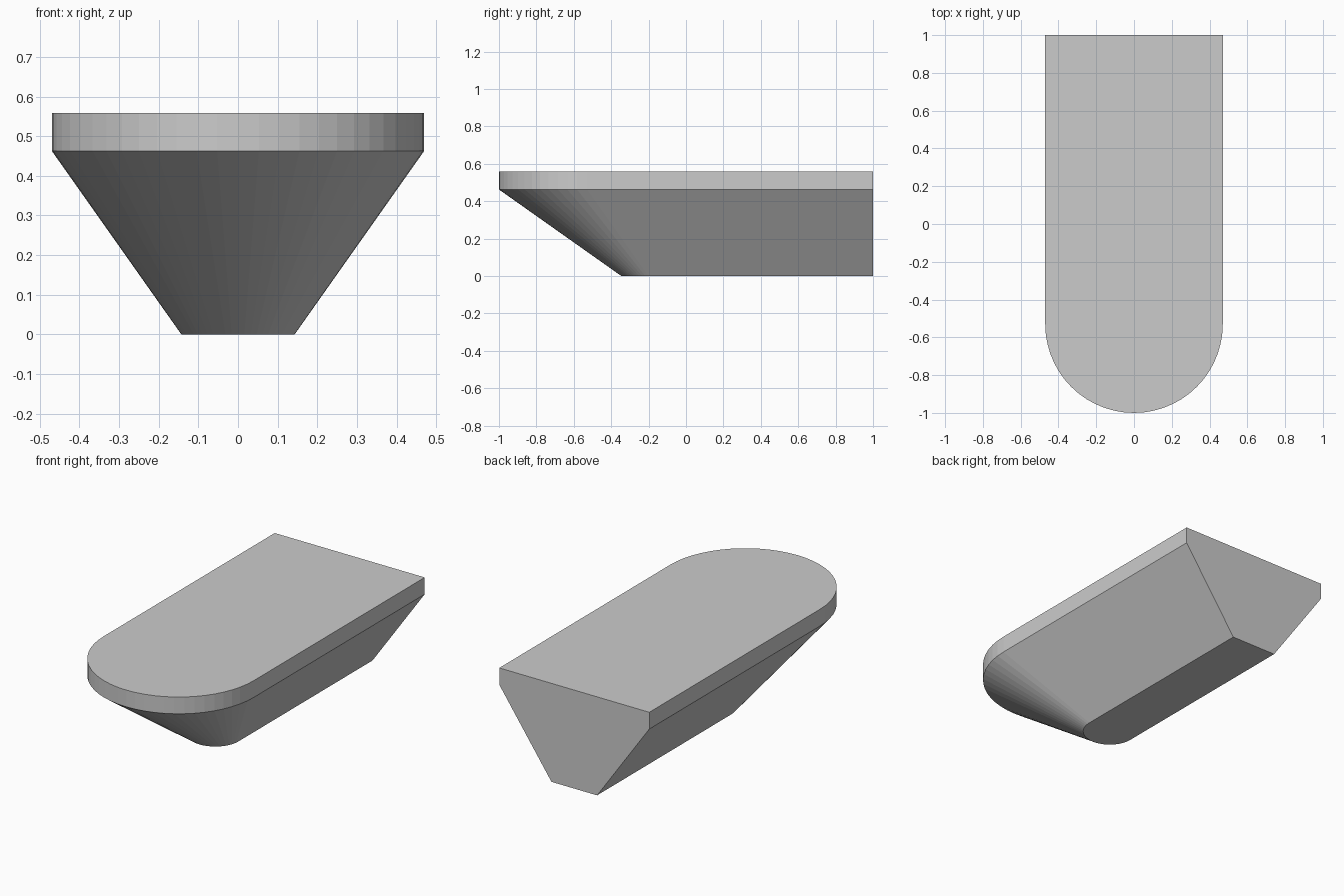
import bpy, bmesh
from math import sin, cos, pi

if "Cube" in bpy.data.objects:
    bpy.data.objects.remove(bpy.data.objects["Cube"])

SEGMENTS = 28   # facets around the rounded front
BACK = 1.0


def u_outline(radius, front, z):
    """U-shaped outline: square at the back, half circle at the front."""
    cy = front + radius
    pts = [(-radius, BACK, z)]
    for i in range(SEGMENTS + 1):
        a = pi + pi * i / SEGMENTS
        pts.append((radius * cos(a), cy + radius * sin(a), z))
    pts.append((radius, BACK, z))
    return pts


# Hull sections: small keel, flare to the rim, upright rim band
sections = [(0.143, -0.345, 0.0), (0.47, -1.0, 0.463), (0.47, -1.0, 0.558)]

bm = bmesh.new()
rings = [[bm.verts.new(p) for p in u_outline(*s)] for s in sections]

# Sides, front and rim band
for low, high in zip(rings, rings[1:]):
    for i in range(len(low) - 1):
        bm.faces.new((low[i], low[i + 1], high[i + 1], high[i]))

# Flat back, bottom and deck
left = [r[0] for r in rings]
right = [r[-1] for r in rings]
bm.faces.new(left + right[::-1])
bm.faces.new(rings[0][::-1])
deck = bm.faces.new(rings[-1])
bmesh.ops.recalc_face_normals(bm, faces=bm.faces)
deck.smooth = True

mesh = bpy.data.meshes.new("tapered_hull")
bm.to_mesh(mesh)
bm.free()
hull = bpy.data.objects.new("tapered_hull", mesh)
bpy.context.collection.objects.link(hull)
